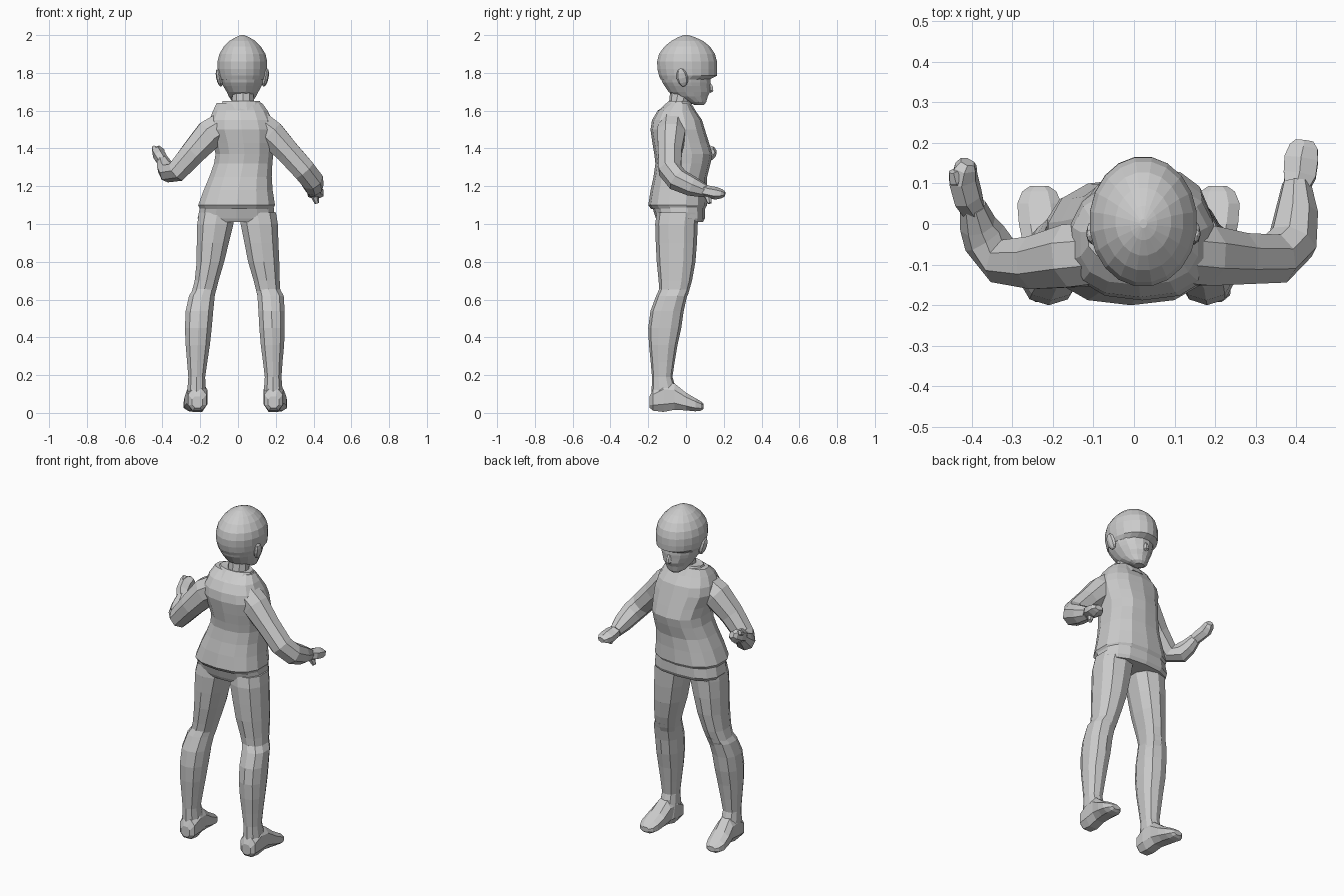
import bpy, bmesh
from math import cos, sin, pi
from mathutils import Vector


def skin(name, rings):
    """Join rings of points into one closed, flat-faced mesh."""
    bm = bmesh.new()
    loops = [[bm.verts.new(p) for p in ring] for ring in rings]
    n = len(loops[0])
    for a, b in zip(loops, loops[1:]):
        for i in range(n):
            j = (i + 1) % n
            bm.faces.new((a[i], a[j], b[j], b[i]))
    bm.faces.new(loops[0])
    bm.faces.new(loops[-1])
    bmesh.ops.recalc_face_normals(bm, faces=bm.faces)
    me = bpy.data.meshes.new(name)
    bm.to_mesh(me)
    bm.free()
    ob = bpy.data.objects.new(name, me)
    bpy.context.collection.objects.link(ob)
    return ob


def unit(i, n, e):
    """Point on a rounded-square outline; e=1 is a circle."""
    a = 2 * pi * (i + 0.5) / n
    f = lambda v: (abs(v) ** e) * (1 if v > 0 else -1)
    return f(cos(a)), f(sin(a))


def stack(name, rows, n, e=1.0):
    """Level rings given as (z, x min, x max, y min, y max)."""
    rings = []
    for z, x0, x1, y0, y1 in rows:
        ring = []
        for i in range(n):
            u, v = unit(i, n, e)
            ring.append(((x0 + x1) / 2 + u * (x1 - x0) / 2,
                         (y0 + y1) / 2 + v * (y1 - y0) / 2, z))
        rings.append(ring)
    return skin(name, rings)


def tube(name, path, n=8):
    """Rings across a path of (x, y, z, radius[, flattening])."""
    pts = [Vector(p[:3]) for p in path]
    rings, old, side = [], None, None
    for k, p in enumerate(path):
        t = (pts[min(k + 1, len(pts) - 1)] - pts[max(k - 1, 0)]).normalized()
        if old is None:
            ref = Vector((0, 1, 0)) if abs(t.y) < 0.9 else Vector((1, 0, 0))
            side = (ref - t * ref.dot(t)).normalized()
        else:
            side = old.rotation_difference(t) @ side
        old, up = t, t.cross(side)
        flat = p[4] if len(p) > 4 else 1
        rings.append([pts[k] + side * u * p[3] + up * v * p[3] * flat
                      for u, v in (unit(i, n, 1) for i in range(n))])
    return skin(name, rings)


def ball(name, loc, scale, rot=(0, 0, 0)):
    bpy.ops.mesh.primitive_uv_sphere_add(segments=8, ring_count=6, radius=1,
                                         location=loc, rotation=rot)
    ob = bpy.context.object
    ob.name, ob.scale = name, scale
    return ob


# Hair cap, with a ledge over the eyes (face looks along +y)
stack("hair_cap", [
    (1.765, -.095, .14, -.135, .125), (1.785, -.104, .15, -.145, .165),
    (1.82, -.11, .154, -.153, .167), (1.86, -.11, .156, -.155, .166),
    (1.90, -.10, .147, -.145, .155), (1.94, -.076, .122, -.115, .128),
    (1.97, -.046, .092, -.078, .09), (1.99, -.01, .057, -.04, .045),
    (2.00, .014, .032, -.01, .012)], 20)

# Face and jaw
stack("face", [
    (1.63, -.008, .05, .045, .095), (1.645, -.03, .075, .01, .108),
    (1.675, -.05, .097, -.06, .117), (1.70, -.062, .11, -.095, .13),
    (1.73, -.08, .126, -.115, .13), (1.75, -.088, .134, -.128, .132),
    (1.79, -.10, .145, -.14, .13)], 16)
tube("nose", [(.023, .115, 1.755, .008), (.023, .13, 1.725, .014),
              (.023, .13, 1.708, .018), (.023, .122, 1.70, .01)], 6)
for s in (-1, 1):
    ball("ear", (.023 + s * .122, -.02, 1.775), (.017, .03, .05), (.2, s * .2, 0))

# Neck and collar
stack("neck", [(1.58, -.05, .10, -.10, .035), (1.64, -.035, .088, -.09, .02),
               (1.74, -.03, .082, -.08, .05)], 10)
stack("collar", [(1.60, -.10, .135, -.15, .055), (1.65, -.085, .12, -.095, .022),
                 (1.648, -.05, .10, -.085, .018)], 12)

# Jacket body
stack("torso", [
    (1.08, -.205, .19, -.185, .10), (1.10, -.215, .20, -.20, .112),
    (1.18, -.185, .187, -.187, .11), (1.25, -.155, .182, -.172, .112),
    (1.32, -.13, .185, -.162, .13), (1.37, -.122, .19, -.168, .14),
    (1.43, -.135, .195, -.178, .122), (1.50, -.16, .20, -.188, .10),
    (1.55, -.155, .185, -.18, .085), (1.60, -.135, .16, -.15, .05),
    (1.64, -.115, .13, -.095, .022)], 14, .8)
stack("hip_band", [(1.01, -.205, .195, -.15, .09), (1.03, -.218, .20, -.16, .10),
                   (1.11, -.20, .19, -.185, .10)], 14, .75)

# Arms: sleeve and forearm follow one bent path each
tube("left_arm", [
    (-.06, -.07, 1.53, .08), (-.15, -.078, 1.475, .084), (-.24, -.095, 1.375, .07),
    (-.325, -.09, 1.278, .06), (-.368, -.035, 1.275, .056), (-.385, 0, 1.30, .046),
    (-.397, .045, 1.335, .033)])
tube("right_arm", [
    (.09, -.07, 1.54, .08), (.175, -.078, 1.475, .08), (.26, -.085, 1.385, .068),
    (.35, -.085, 1.285, .065), (.39, -.045, 1.235, .063), (.40, .03, 1.20, .054),
    (.40, .10, 1.175, .036)])

# Fists and thumbs
tube("left_hand", [(-.395, .035, 1.33, .032), (-.408, .065, 1.35, .045, .75),
                   (-.42, .11, 1.37, .046, .75), (-.415, .14, 1.385, .036, .8),
                   (-.41, .153, 1.392, .02)], 6)
tube("left_thumb", [(-.42, .08, 1.36, .02), (-.44, .11, 1.395, .018),
                    (-.445, .13, 1.405, .012)], 6)
tube("right_hand", [(.40, .09, 1.178, .035), (.408, .12, 1.17, .046, .7),
                    (.412, .16, 1.162, .048, .7), (.418, .19, 1.16, .04, .6),
                    (.42, .205, 1.158, .025, .6)], 6)
tube("right_thumb", [(.40, .11, 1.165, .022), (.41, .12, 1.135, .018),
                     (.418, .125, 1.11, .012)], 6)

# Legs: (z, left x range, right x range, y range)
thigh = [(1.06, -.21, -.01, 0, .205, -.155, .07), (1.0, -.22, -.02, .01, .215, -.163, .062),
         (.9, -.222, -.045, .03, .218, -.16, .058), (.8, -.222, -.07, .05, .222, -.155, .05),
         (.7, -.232, -.10, .08, .224, -.145, .032), (.63, -.25, -.118, .098, .228, -.14, .012),
         (.58, -.25, -.13, .11, .23, -.14, -.01)]
shin = [(.655, -.24, -.115, .095, .225, -.142, .02), (.62, -.262, -.12, .10, .245, -.158, .006),
        (.54, -.28, -.128, .105, .25, -.188, -.012), (.45, -.284, -.136, .11, .25, -.20, -.025),
        (.36, -.28, -.146, .118, .247, -.196, -.045), (.27, -.272, -.16, .13, .238, -.187, -.06),
        (.19, -.265, -.172, .14, .232, -.18, -.072), (.12, -.27, -.168, .135, .238, -.182, -.05),
        (.05, -.262, -.165, .135, .232, -.18, -.03)]
for side, k in (("left", 1), ("right", 3)):
    for part, rows in (("thigh", thigh), ("shin", shin)):
        stack(f"{side}_{part}", [(r[0], r[k], r[k + 1], r[5], r[6]) for r in rows], 10, .85)

# Feet: rings from heel to toe (y, sideways shift, half width, z min, z max)
foot = [(-.192, 0, .03, .025, .09), (-.175, 0, .052, .008, .13), (-.12, 0, .056, 0, .17),
        (-.06, .005, .054, .012, .16), (0, .012, .06, .01, .11),
        (.05, .018, .058, .006, .08), (.08, .018, .045, .01, .062), (.093, .018, .025, .02, .05)]
for side, s, cx in (("left", -1, -.215), ("right", 1, .188)):
    rings = []
    for y, dx, w, z0, z1 in foot:
        rings.append([(cx + s * dx + u * w, y, (z0 + z1) / 2 + v * (z1 - z0) / 2)
                      for u, v in (unit(i, 8, .8) for i in range(8))])
    skin(f"{side}_foot", rings)
